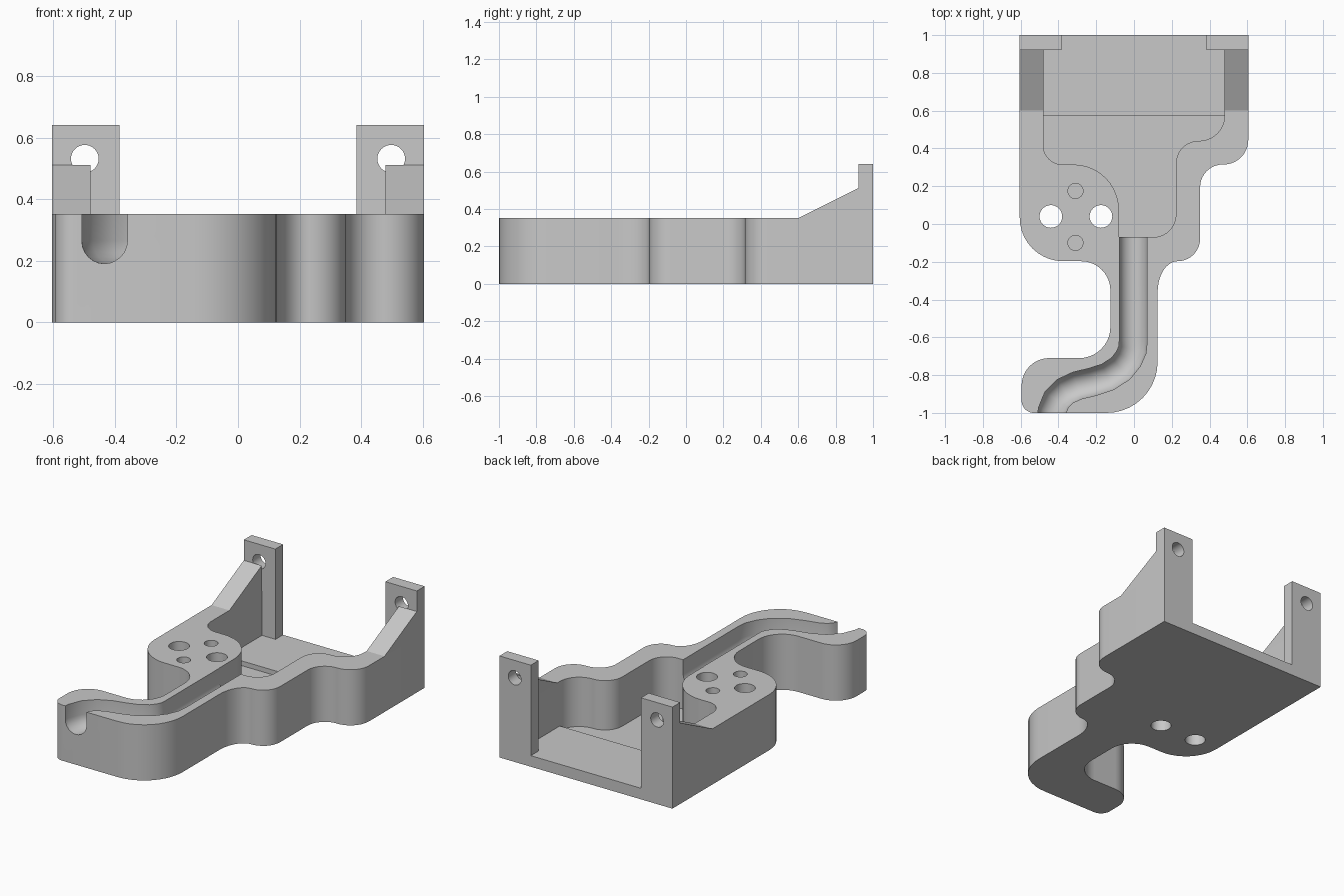
import bpy, bmesh, math
from mathutils import Vector

if "Cube" in bpy.data.objects:
    bpy.data.objects.remove(bpy.data.objects["Cube"])

grey = bpy.data.materials.new("light_grey")
grey.diffuse_color = (0.58, 0.58, 0.58, 1)
grey.use_nodes = True
grey.node_tree.nodes["Principled BSDF"].inputs["Base Color"].default_value = grey.diffuse_color


def finish(name, bm):
    bmesh.ops.recalc_face_normals(bm, faces=bm.faces[:])
    me = bpy.data.meshes.new(name)
    bm.to_mesh(me)
    bm.free()
    me.materials.append(grey)
    ob = bpy.data.objects.new(name, me)
    bpy.context.collection.objects.link(ob)
    return ob


def rounded(corners, n=10):
    """Closed outline from (x, y, radius) corners; radius may be an (in, out) pair."""
    out = []
    for i, (x, y, r) in enumerate(corners):
        c = Vector((x, y))
        if not r:
            out.append(c)
            continue
        a, b = r if isinstance(r, tuple) else (r, r)
        u = (Vector(corners[i - 1][:2]) - c).normalized() * a
        v = (Vector(corners[(i + 1) % len(corners)][:2]) - c).normalized() * b
        for k in range(n + 1):
            t = math.pi / 2 * k / n
            out.append(c + u * (1 - math.sin(t)) + v * (1 - math.cos(t)))
    return out


def loft(name, rings):
    bm = bmesh.new()
    vs = [[bm.verts.new(p) for p in ring] for ring in rings]
    n = len(vs[0])
    for a, b in zip(vs, vs[1:]):
        for i in range(n):
            bm.faces.new((a[i], a[(i + 1) % n], b[(i + 1) % n], b[i]))
    bm.faces.new(vs[0])
    bm.faces.new(vs[-1])
    return finish(name, bm)


def prism(name, pts, z0, z1):
    return loft(name, [[(p[0], p[1], z) for p in pts] for z in (z0, z1)])


def circle(x, y, r, n=32):
    return [(x + r * math.cos(2 * math.pi * i / n), y + r * math.sin(2 * math.pi * i / n)) for i in range(n)]


def cut(ob, cutter):
    m = ob.modifiers.new("cut", 'BOOLEAN')
    m.operation, m.solver, m.object = 'DIFFERENCE', 'EXACT', cutter
    bpy.context.view_layer.objects.active = ob
    bpy.ops.object.modifier_apply(modifier=m.name)
    bpy.data.objects.remove(cutter)


def smooth(ob):
    bpy.ops.object.select_all(action='DESELECT')
    ob.select_set(True)
    bpy.context.view_layer.objects.active = ob
    bpy.ops.object.shade_smooth_by_angle(angle=math.radians(30))


H, FLOOR, DEEP = 0.352, 0.07, 0.04

# Body: stepped outline with a curved neck and foot
body = prism("body", rounded([
    (-0.605, 1, 0), (-0.605, -0.197, 0.23), (-0.125, -0.197, 0.155), (-0.125, -0.71, 0.165),
    (-0.595, -0.71, 0.145), (-0.595, -1, 0.065), (0.125, -1, 0.27),
    (0.125, -0.197, (0.165, 0.105)), (0.35, -0.197, 0.119), (0.35, 0.315, 0.12),
    (0.605, 0.315, 0.13), (0.605, 1, 0)]), 0, H)

# Pocket, open at the back between the tabs
cut(body, prism("pocket", rounded([
    (-0.385, 1.1, 0), (-0.385, 0.925, 0), (-0.48, 0.925, 0), (-0.48, 0.315, 0.1),
    (-0.08, 0.315, 0.24), (-0.08, -0.07, 0), (0.222, -0.07, 0.12), (0.222, 0.44, 0.12),
    (0.48, 0.44, 0.135), (0.48, 0.925, 0), (0.385, 0.925, 0), (0.385, 1.1, 0)]), DEEP, 0.6))

# Round-bottomed cable groove swept down the neck and out of the front
path = [Vector(p) for p in (
    (-0.004, -0.05), (-0.004, -0.62), (-0.008, -0.665), (-0.03, -0.715), (-0.07, -0.765),
    (-0.14, -0.81), (-0.22, -0.836), (-0.30, -0.855), (-0.365, -0.885), (-0.41, -0.93),
    (-0.434, -0.99), (-0.437, -1.06))]
R, CZ = 0.074, 0.265
section = [(R, 0.5)] + [(R * math.cos(math.pi * k / 12), CZ - R * math.sin(math.pi * k / 12))
                        for k in range(13)] + [(-R, 0.5)]
rings = []
for i, p in enumerate(path):
    d = (path[min(i + 1, len(path) - 1)] - path[max(i - 1, 0)]).normalized()
    if i in (0, 1, len(path) - 1):
        d = Vector((0, -1))
    rings.append([(p.x - d.y * s, p.y + d.x * s, z) for s, z in section])
cut(body, loft("groove", rings))

# Mounting holes: two through, two blind
for x, y, r, z in ((-0.44, 0.04, 0.06, -0.1), (-0.175, 0.04, 0.06, -0.1),
                   (-0.31, 0.175, 0.04, 0.1), (-0.31, -0.1, 0.04, 0.1)):
    cut(body, prism("hole", circle(x, y, r), z, 0.6))
smooth(body)

# Raised rear part of the pocket floor
prism("rear_floor", [(-0.48, 0.575), (0.48, 0.575), (0.48, 0.925), (0.385, 0.925),
                     (0.385, 1), (-0.385, 1), (-0.385, 0.925), (-0.48, 0.925)], DEEP, FLOOR)

# Upright tabs with screw holes, and sloped gussets in front of them
for side, s in (("left", -1), ("right", 1)):
    tab = prism(side + "_tab", [(s * 0.605, 0.922), (s * 0.385, 0.922), (s * 0.385, 1), (s * 0.605, 1)], H, 0.642)
    cut(tab, loft("screw_hole", [[(x, y, z) for x, z in circle(s * 0.498, 0.532, 0.045)] for y in (0.8, 1.1)]))
    smooth(tab)
    loft(side + "_gusset", [[(s * x, 0.6, H), (s * x, 0.922, H), (s * x, 0.922, 0.512)] for x in (0.48, 0.605)])
